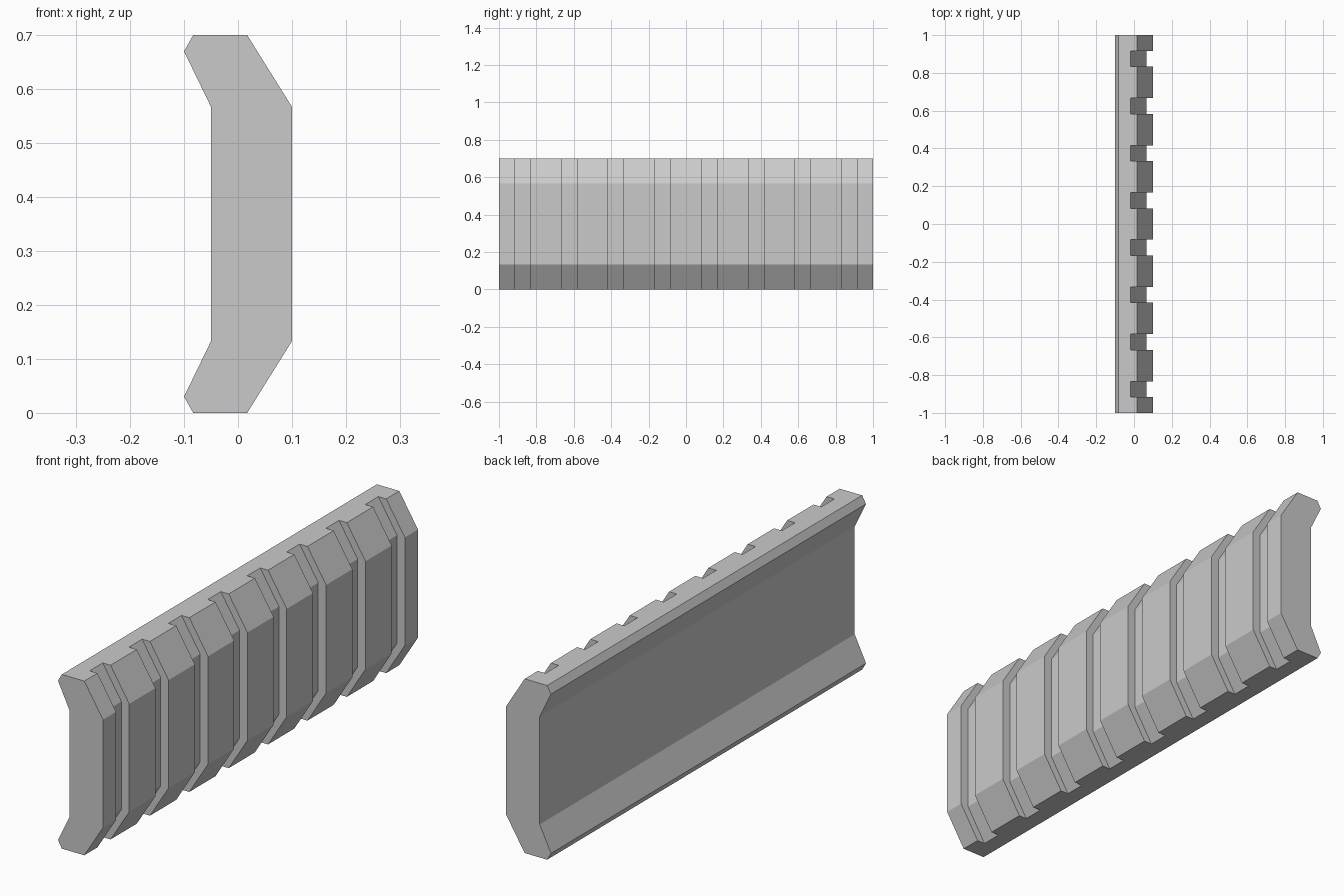
import bpy
import bmesh

cube = bpy.data.objects.get("Cube")
if cube:
    bpy.data.objects.remove(cube, do_unlink=True)

HEIGHT = 0.7
GROOVES = 8
PITCH = 2 / GROOVES
GROOVE_WIDTH = PITCH / 3

grey = bpy.data.materials.new("plain_grey")
grey.use_nodes = True
colour = (0.59, 0.59, 0.59, 1)
grey.diffuse_color = colour
grey.node_tree.nodes["Principled BSDF"].inputs["Base Color"].default_value = colour


def prisms(name, upper_half, spans):
    """Mirror a half profile about mid height and extrude it over each y span."""
    lower_half = [(x, HEIGHT - z) for x, z in reversed(upper_half)]
    bm = bmesh.new()
    for start, end in spans:
        verts = [bm.verts.new((x, start, z)) for x, z in upper_half + lower_half]
        cap = bm.faces.new(verts)
        moved = bmesh.ops.extrude_face_region(bm, geom=[cap], use_keep_orig=True)
        top = [g for g in moved["geom"] if isinstance(g, bmesh.types.BMVert)]
        bmesh.ops.translate(bm, verts=top, vec=(0, end - start, 0))
    bmesh.ops.recalc_face_normals(bm, faces=bm.faces)
    mesh = bpy.data.meshes.new(name)
    bm.to_mesh(mesh)
    bm.free()
    mesh.materials.append(grey)
    obj = bpy.data.objects.new(name, mesh)
    bpy.context.collection.objects.link(obj)
    return obj


# Long rail with bent upper and lower lips
rail = prisms("ribbed_rail",
              [(-0.05, 0.567), (-0.1, 0.67), (-0.083, HEIGHT), (0.017, HEIGHT), (0.1, 0.567)],
              [(-1, 1)])

# Evenly spaced grooves that follow the outer outline
centres = [-1 + PITCH * (i + 0.5) for i in range(GROOVES)]
cutter = prisms("groove_cutter",
                [(0.065, 0.567), (-0.049, 0.75), (0.2, 0.75)],
                [(c - GROOVE_WIDTH / 2, c + GROOVE_WIDTH / 2) for c in centres])
cutter.hide_render = True

# Cut the grooves and discard the helper
cut = rail.modifiers.new("grooves", 'BOOLEAN')
cut.operation = 'DIFFERENCE'
cut.solver = 'EXACT'
cut.object = cutter
bpy.context.view_layer.objects.active = rail
rail.select_set(True)
bpy.ops.object.modifier_apply(modifier=cut.name)
bpy.data.objects.remove(cutter, do_unlink=True)
